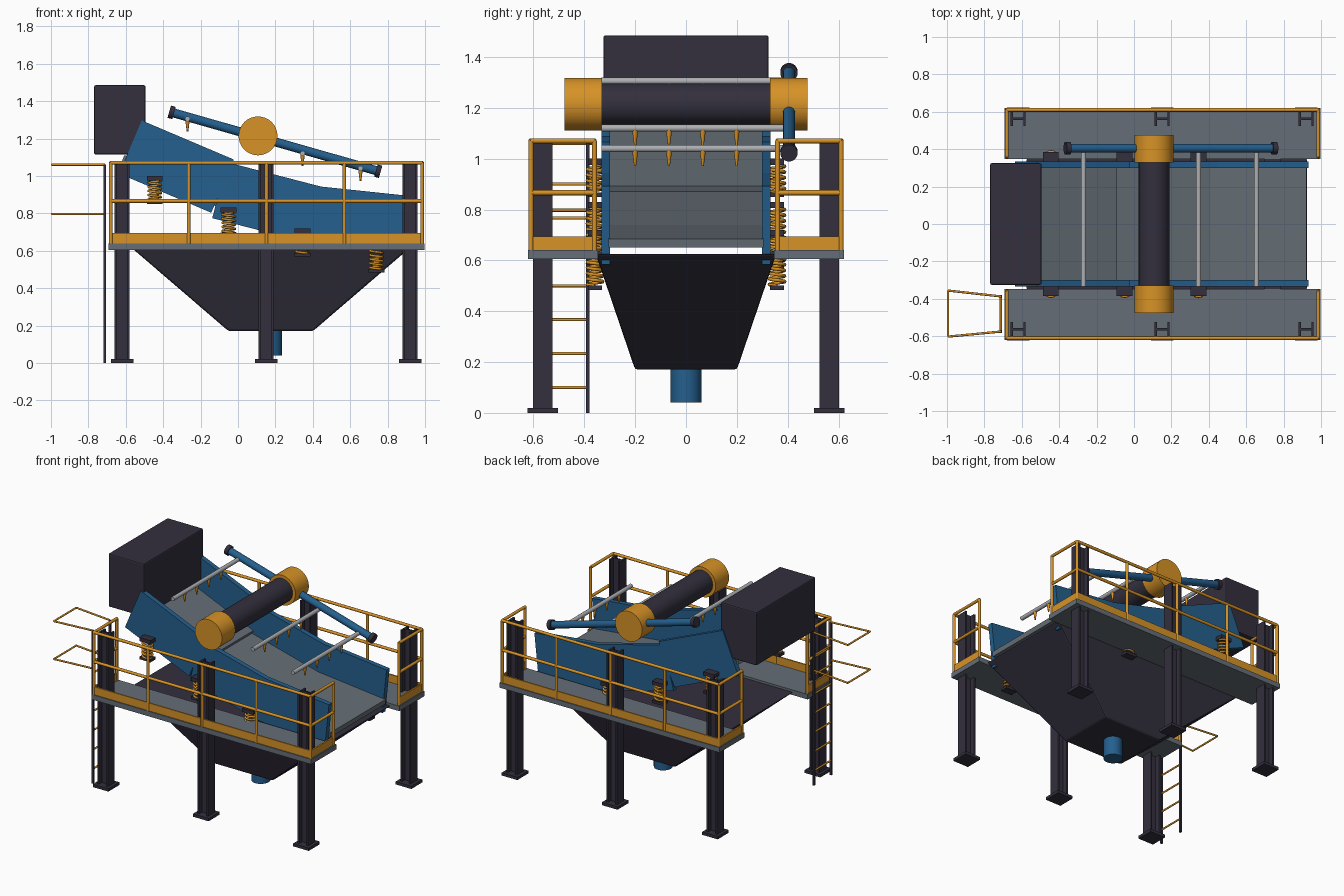
import bpy, bmesh
from math import radians, pi, cos, sin
from mathutils import Vector, Matrix

cube = bpy.data.objects.get("Cube")
if cube:
    bpy.data.objects.remove(cube, do_unlink=True)


def material(name, r, g, b):
    m = bpy.data.materials.new(name)
    m.use_nodes = True
    m.diffuse_color = (r, g, b, 1)
    m.node_tree.nodes["Principled BSDF"].inputs["Base Color"].default_value = (r, g, b, 1)
    return m


ORANGE = material("safety_orange", 0.68, 0.29, 0.02)
BLUE = material("machine_blue", 0.018, 0.115, 0.27)
DARK = material("dark_steel", 0.033, 0.029, 0.047)
GREY = material("deck_grey", 0.13, 0.155, 0.18)
LIGHT = material("pipe_silver", 0.42, 0.43, 0.45)


def finish(name, bm, mat, smooth=False, bevel=0):
    bmesh.ops.recalc_face_normals(bm, faces=bm.faces)
    mesh = bpy.data.meshes.new(name)
    bm.to_mesh(mesh)
    bm.free()
    mesh.materials.append(mat)
    ob = bpy.data.objects.new(name, mesh)
    bpy.context.collection.objects.link(ob)
    if bevel:
        mod = ob.modifiers.new("edge_bevel", "BEVEL")
        mod.width = bevel
        mod.segments = 2
    if smooth:
        bpy.ops.object.select_all(action="DESELECT")
        ob.select_set(True)
        bpy.context.view_layer.objects.active = ob
        bpy.ops.object.shade_smooth_by_angle(angle=radians(35))
    return ob


def add_box(bm, centre, size, tilt=0):
    m = Matrix.Translation(centre) @ Matrix.Rotation(tilt, 4, "Y") @ Matrix.Diagonal((*size, 1))
    return bmesh.ops.create_cube(bm, size=1, matrix=m)["verts"]


def box(name, centre, size, mat, tilt=0, bevel=0):
    bm = bmesh.new()
    add_box(bm, centre, size, tilt)
    return finish(name, bm, mat, bevel=bevel)


def add_rod(bm, a, b, r1, r2=None, sides=12):
    a, b = Vector(a), Vector(b)
    d = b - a
    m = Matrix.Translation((a + b) / 2) @ d.to_track_quat("Z", "Y").to_matrix().to_4x4()
    bmesh.ops.create_cone(bm, cap_ends=True, segments=sides, radius1=r1,
                          radius2=r1 if r2 is None else r2, depth=d.length, matrix=m)


def rod(name, a, b, r, mat, sides=24):
    bm = bmesh.new()
    add_rod(bm, a, b, r, sides=sides)
    return finish(name, bm, mat, smooth=True)


def side_name(s):
    return "left" if s > 0 else "right"


X0, X1 = -0.68, 0.985

for s in (-1, 1):
    tag = "back" if s > 0 else "front"

    # H-section columns with base plates
    for i, x in enumerate((-0.62, 0.15, 0.92)):
        bm = bmesh.new()
        y = s * 0.563
        add_box(bm, (x, y, 0.54), (0.07, 0.012, 1.06))
        for f in (-1, 1):
            add_box(bm, (x + f * 0.034, y, 0.54), (0.012, 0.076, 1.06))
        add_box(bm, (x, y, 0.01), (0.12, 0.12, 0.02))
        finish(f"{tag}_column_{i + 1}", bm, DARK)

    # Walkway
    box(f"{tag}_walkway", (0.153, s * 0.484, 0.6225), (1.69, 0.275, 0.035), GREY)

    # Guard rail with toe boards
    bm = bmesh.new()
    yo, yi = s * 0.61, s * 0.36
    for i in range(5):
        x = X0 + (X1 - X0) * i / 4
        add_rod(bm, (x, yo, 0.64), (x, yo, 1.07), 0.01)
    for x in (X0, X1):
        add_rod(bm, (x, yi, 0.64), (x, yi, 1.07), 0.01)
    for z in (0.866, 1.07):
        path = [(X0, yi, z), (X0, yo, z), (X1, yo, z), (X1, yi, z)]
        for a, b in zip(path, path[1:]):
            add_rod(bm, a, b, 0.01)
        for p in path:
            bmesh.ops.create_icosphere(bm, subdivisions=1, radius=0.0105,
                                       matrix=Matrix.Translation(p))
    add_box(bm, ((X0 + X1) / 2, yo, 0.667), (X1 - X0, 0.01, 0.055))
    for x in (X0, X1):
        add_box(bm, (x, (yo + yi) / 2, 0.667), (0.01, 0.25, 0.055))
    finish(f"{tag}_guard_rail", bm, ORANGE, smooth=True)

    # Coil springs with brackets
    for i, (x, top) in enumerate(((-0.445, 1.0), (-0.05, 0.83), (0.345, 0.72), (0.74, 0.635))):
        y = s * 0.358
        box(f"{tag}_spring_seat_{i + 1}", (x, y, top - 0.0125), (0.085, 0.056, 0.025), DARK)
        box(f"{tag}_spring_foot_{i + 1}", (x, y, top - 0.142), (0.085, 0.056, 0.018), DARK)
        curve = bpy.data.curves.new(f"{tag}_spring_{i + 1}", "CURVE")
        curve.dimensions = "3D"
        curve.bevel_depth = 0.007
        curve.bevel_resolution = 1
        sp = curve.splines.new("POLY")
        n = 80
        sp.points.add(n)
        for k, p in enumerate(sp.points):
            a = 10 * pi * k / n
            p.co = (x + 0.033 * cos(a), y + 0.03 * sin(a), top - 0.025 - 0.11 * k / n, 1)
        curve.materials.append(ORANGE)
        bpy.context.collection.objects.link(bpy.data.objects.new(curve.name, curve))

# Stepped screen trough: side walls and deck plates
for i, (x, z, deg) in enumerate(((-0.329, 1.05, 23), (0.16, 0.857, 14.5), (0.65, 0.766, 6))):
    t = radians(deg)
    for s in (-1, 1):
        box(f"{side_name(s)}_screen_wall_{i + 1}", (x, s * 0.316, z), (0.535, 0.034, 0.309), BLUE, t)
    down = 0.07
    box(f"screen_deck_{i + 1}", (x - down * sin(t), 0, z - down * cos(t)),
        (0.56, 0.61, 0.035), GREY, t)

# Collecting hopper and outlet
bm = bmesh.new()
for v in add_box(bm, (0.175, 0, 0.398), (1.51, 0.71, 0.454)):
    if v.co.z < 0.4:
        v.co.x = 0.175 + (v.co.x - 0.175) * 0.3
        v.co.y *= 0.565
finish("hopper", bm, DARK, bevel=0.01)
rod("outlet_pipe", (0.175, 0, 0.04), (0.175, 0, 0.19), 0.06, BLUE)

# Feed box
box("feed_box", (-0.632, 0, 1.3), (0.275, 0.65, 0.37), DARK, bevel=0.008)

# Drive tube with end housings
rod("drive_tube", (0.107, -0.34, 1.214), (0.107, 0.34, 1.214), 0.082, DARK, 32)
for s in (-1, 1):
    rod(f"drive_housing_{'back' if s > 0 else 'front'}", (0.107, s * 0.33, 1.214),
        (0.107, s * 0.477, 1.214), 0.104, ORANGE, 32)

# Water main with end flanges
a, b = Vector((-0.355, 0.405, 1.34)), Vector((0.75, 0.405, 1.025))
d = (b - a).normalized()
rod("water_main", a, b, 0.024, BLUE)
for name, p in (("upper_flange", a), ("lower_flange", b)):
    rod(name, p - d * 0.013, p + d * 0.013, 0.034, DARK)

# Spray bars and nozzles
for i, (x, z) in enumerate(((-0.27, 1.305), (0.345, 1.12), (0.655, 1.04))):
    rod(f"spray_bar_{i + 1}", (x, -0.333, z), (x, 0.405, z), 0.014, LIGHT, 16)
    bm = bmesh.new()
    for k in range(4):
        y = -0.2 + k * 0.133
        add_rod(bm, (x, y, z - 0.008), (x, y, z - 0.068), 0.012, 0.004)
    finish(f"spray_nozzles_{i + 1}", bm, ORANGE, smooth=True)

# Ladder with guard hoops
LX = -0.712
ya, yb = -0.575, -0.387
for name, y in (("outer", ya), ("inner", yb)):
    box(f"ladder_{name}_rail", (LX, y, 0.53), (0.014, 0.014, 1.06), DARK)
bm = bmesh.new()
for k in range(7):
    z = 0.1 + k * 0.1333
    add_rod(bm, (LX, ya, z), (LX, yb, z), 0.006)
finish("ladder_rungs", bm, ORANGE, smooth=True)
bm = bmesh.new()
for z in (0.797, 1.06):
    path = [(LX, ya, z), (-0.994, -0.602, z), (-0.994, -0.356, z), (LX, yb, z)]
    for p, q in zip(path, path[1:]):
        add_rod(bm, p, q, 0.006)
finish("ladder_hoops", bm, ORANGE, smooth=True)
